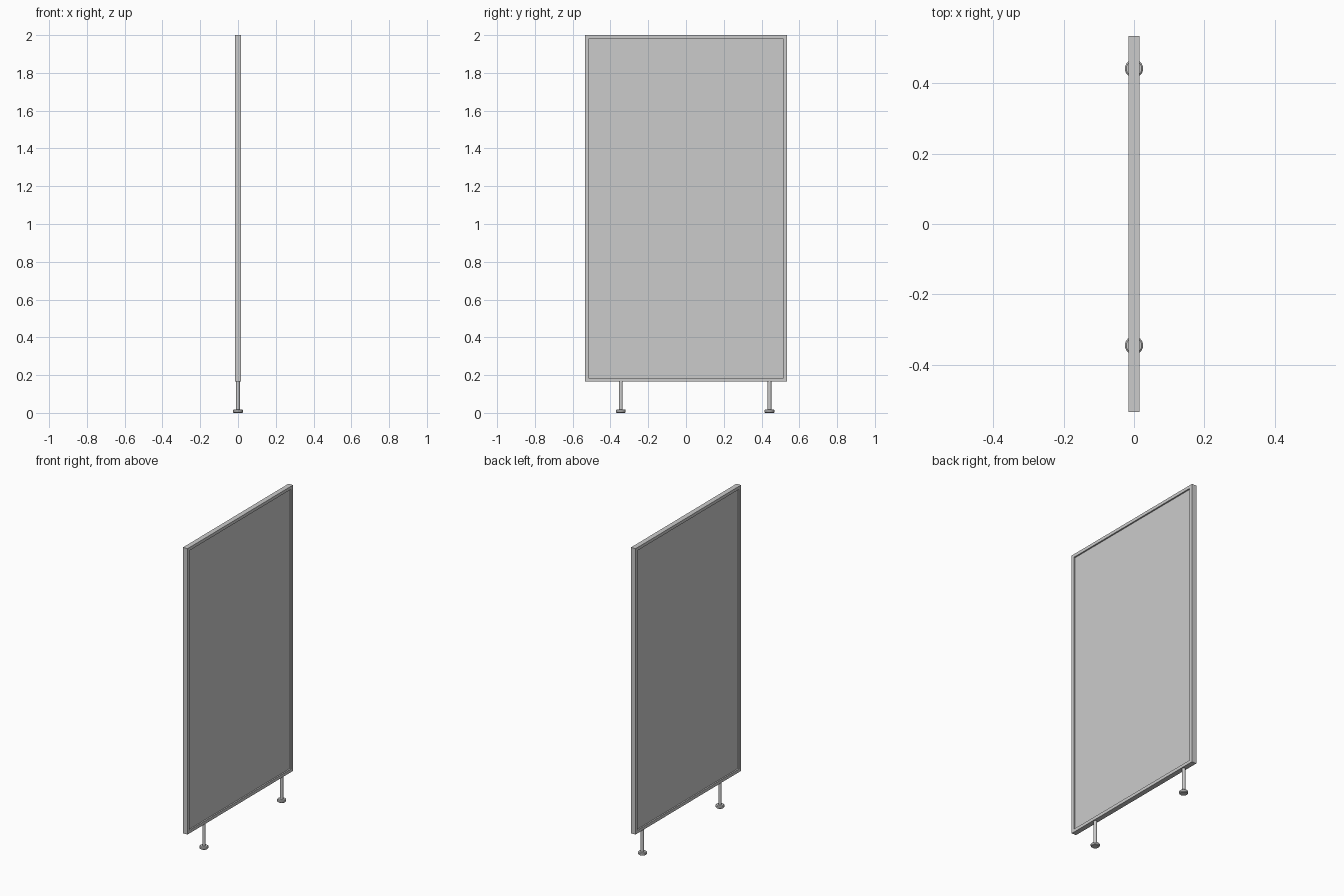
import bpy, bmesh, math

if "Cube" in bpy.data.objects:
    bpy.data.objects.remove(bpy.data.objects["Cube"])

W, Z0, Z1 = 0.535, 0.165, 2.0   # half width, bottom and top of the screen
D, B = 0.016, 0.02              # half depth and border of the frame


def add_object(name, bm):
    bmesh.ops.recalc_face_normals(bm, faces=bm.faces)
    me = bpy.data.meshes.new(name)
    bm.to_mesh(me)
    bm.free()
    ob = bpy.data.objects.new(name, me)
    bpy.context.collection.objects.link(ob)
    return ob


def bridge_rings(bm, rings, closed):
    pairs = list(zip(rings, rings[1:])) + ([(rings[-1], rings[0])] if closed else [])
    for a, b in pairs:
        n = len(a)
        for i in range(n):
            j = (i + 1) % n
            bm.faces.new((a[i], a[j], b[j], b[i]))


def rect(bm, x, inset):
    w, lo, hi = W - inset, Z0 + inset, Z1 - inset
    return [bm.verts.new((x, y, z)) for y, z in ((-w, lo), (w, lo), (w, hi), (-w, hi))]


# Outer frame
bm = bmesh.new()
bridge_rings(bm, [rect(bm, -D, 0), rect(bm, D, 0), rect(bm, D, B), rect(bm, -D, B)], True)
add_object("frame", bm)

# Recessed panel
bm = bmesh.new()
a, b = rect(bm, -0.007, B), rect(bm, 0.007, B)
bridge_rings(bm, [a, b], False)
bm.faces.new(a)
bm.faces.new(b)
add_object("panel", bm)


# Turned legs with a flat round foot
def leg(name, y, n=24):
    bm = bmesh.new()
    profile = [(0.022, 0), (0.026, 0.004), (0.026, 0.014), (0.022, 0.018),
               (0.010, 0.018), (0.010, Z0)]
    rings = [[bm.verts.new((r * math.cos(2 * math.pi * i / n),
                            y + r * math.sin(2 * math.pi * i / n), z))
              for i in range(n)] for r, z in profile]
    bridge_rings(bm, rings, False)
    bm.faces.new(rings[0])
    bm.faces.new(rings[-1])
    ob = add_object(name, bm)
    bpy.ops.object.select_all(action='DESELECT')
    ob.select_set(True)
    bpy.context.view_layer.objects.active = ob
    bpy.ops.object.shade_smooth_by_angle(angle=math.radians(30))


leg("left_leg", -0.345)
leg("right_leg", 0.442)
